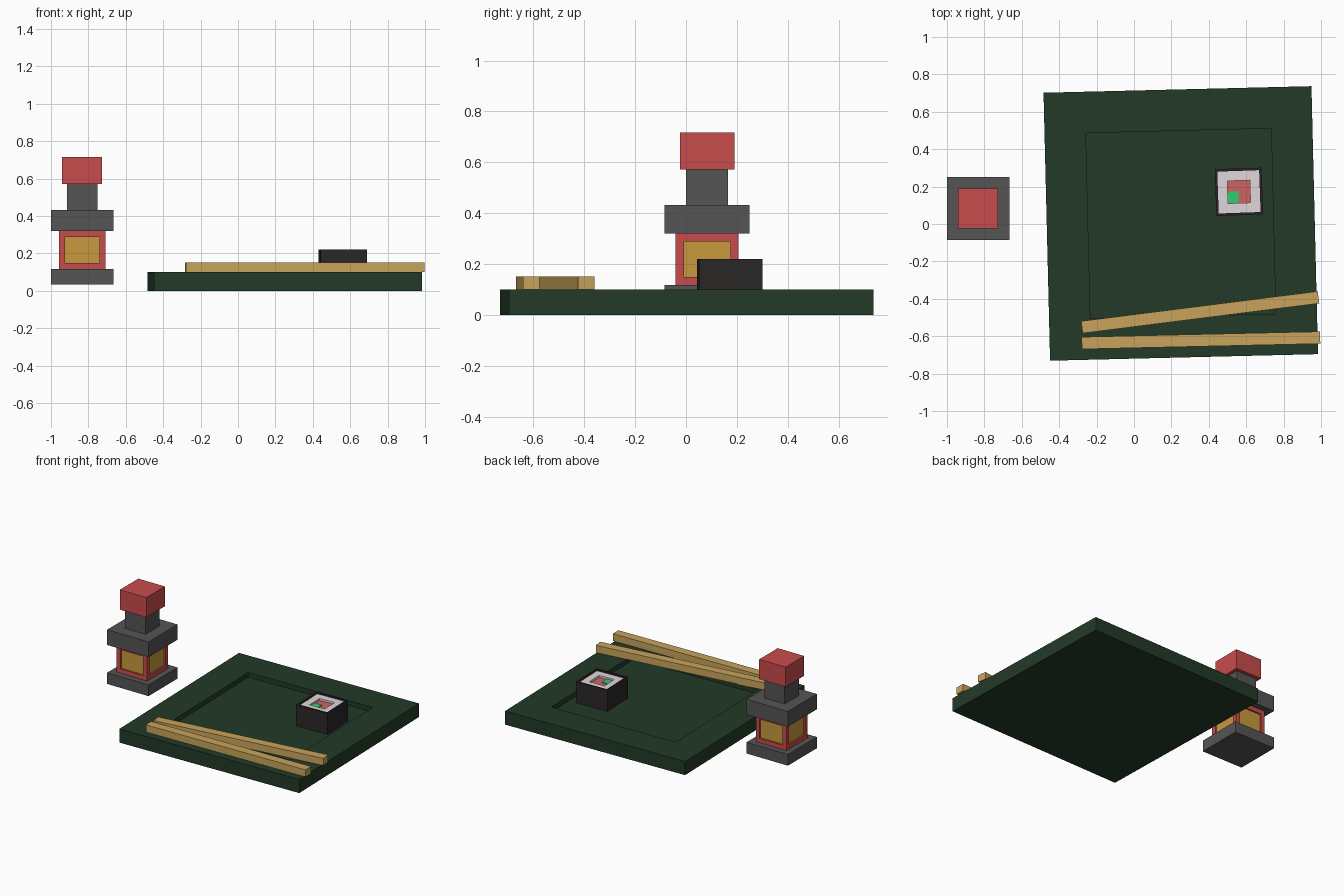
import bpy, bmesh, math
from mathutils import Vector

if "Cube" in bpy.data.objects:
    bpy.data.objects.remove(bpy.data.objects["Cube"])


def mat(name, hexcol):
    m = bpy.data.materials.new(name)
    rgb = [int(hexcol[i:i + 2], 16) / 255 for i in (0, 2, 4)]
    m.diffuse_color = [((c + 0.055) / 1.055) ** 2.4 for c in rgb] + [1]
    m.use_nodes = True
    m.node_tree.nodes["Principled BSDF"].inputs["Base Color"].default_value = m.diffuse_color
    return m


GREEN = mat("plate_green", "223a28")
WOOD = mat("wood", "c8a45c")
BLACK = mat("seaweed", "2a2626")
WHITE = mat("rice", "e0d6da")
FISH = mat("fish", "cc6262")
LEAF = mat("leaf", "2ecc71")
GREY = mat("dark_grey", "555555")
RED = mat("red", "c94c4c")
AMBER = mat("amber", "c89a3c")


def box(name, x, y, z0, z1, sx, sy, m, angle=0, recess=(), sides=False):
    """Box from z0 to z1; recess = (border, depth, material) steps on top or sides."""
    bm = bmesh.new()
    bmesh.ops.create_cube(bm, size=1)
    bmesh.ops.scale(bm, vec=(sx, sy, z1 - z0), verts=bm.verts)
    bm.normal_update()
    faces = [f for f in bm.faces
             if (abs(f.normal.z) < 0.5 if sides else f.normal.z > 0.5)]
    mats = [m]
    for border, depth, inner in recess:
        if inner not in mats:
            mats.append(inner)
        bmesh.ops.inset_individual(bm, faces=faces, thickness=border, use_even_offset=True)
        normals = [f.normal.copy() for f in faces]
        if depth:
            bmesh.ops.inset_individual(bm, faces=faces, thickness=0)
        for f, n in zip(faces, normals):
            f.material_index = mats.index(inner)
            for v in f.verts:
                v.co -= n * depth
    me = bpy.data.meshes.new(name)
    bm.to_mesh(me)
    bm.free()
    for k in mats:
        me.materials.append(k)
    ob = bpy.data.objects.new(name, me)
    ob.location = (x, y, (z0 + z1) / 2)
    ob.rotation_euler.z = math.radians(angle)
    bpy.context.collection.objects.link(ob)
    return ob


# Square plate with sunken middle
box("plate", 0.25, 0.003, 0, 0.1, 1.433, 1.433, GREEN, 1.4,
    recess=[(0.221, 0.035, GREEN)])

# Chopsticks resting on the rim
box("chopstick_front", 0.358, -0.622, 0.1, 0.152, 1.275, 0.065, WOOD, 1.3)
box("chopstick_back", 0.354, -0.472, 0.1, 0.152, 1.275, 0.065, WOOD, 7.2)

# Sushi roll: seaweed wrap, rice, fillings
box("sushi_roll", 0.561, 0.172, 0.065, 0.22, 0.25, 0.25, BLACK, 2,
    recess=[(0.013, 0.01, WHITE), (0.052, 0.015, FISH)])
box("green_filling", 0.53, 0.143, 0.19, 0.2, 0.06, 0.06, LEAF, 2)

# Sauce bottle: stacked square blocks
BX, BY = -0.833, 0.083
for name, z0, z1, w, m in [("bottle_base", 0.035, 0.117, 0.335, GREY),
                           ("bottle_shoulder", 0.32, 0.432, 0.335, GREY),
                           ("bottle_neck", 0.432, 0.572, 0.165, GREY),
                           ("bottle_cap", 0.572, 0.717, 0.214, RED)]:
    box(name, BX, BY, z0, z1, w, w, m)
box("bottle_label_body", BX, BY, 0.117, 0.32, 0.247, 0.247, RED,
    recess=[(0.032, 0.012, AMBER)], sides=True)
